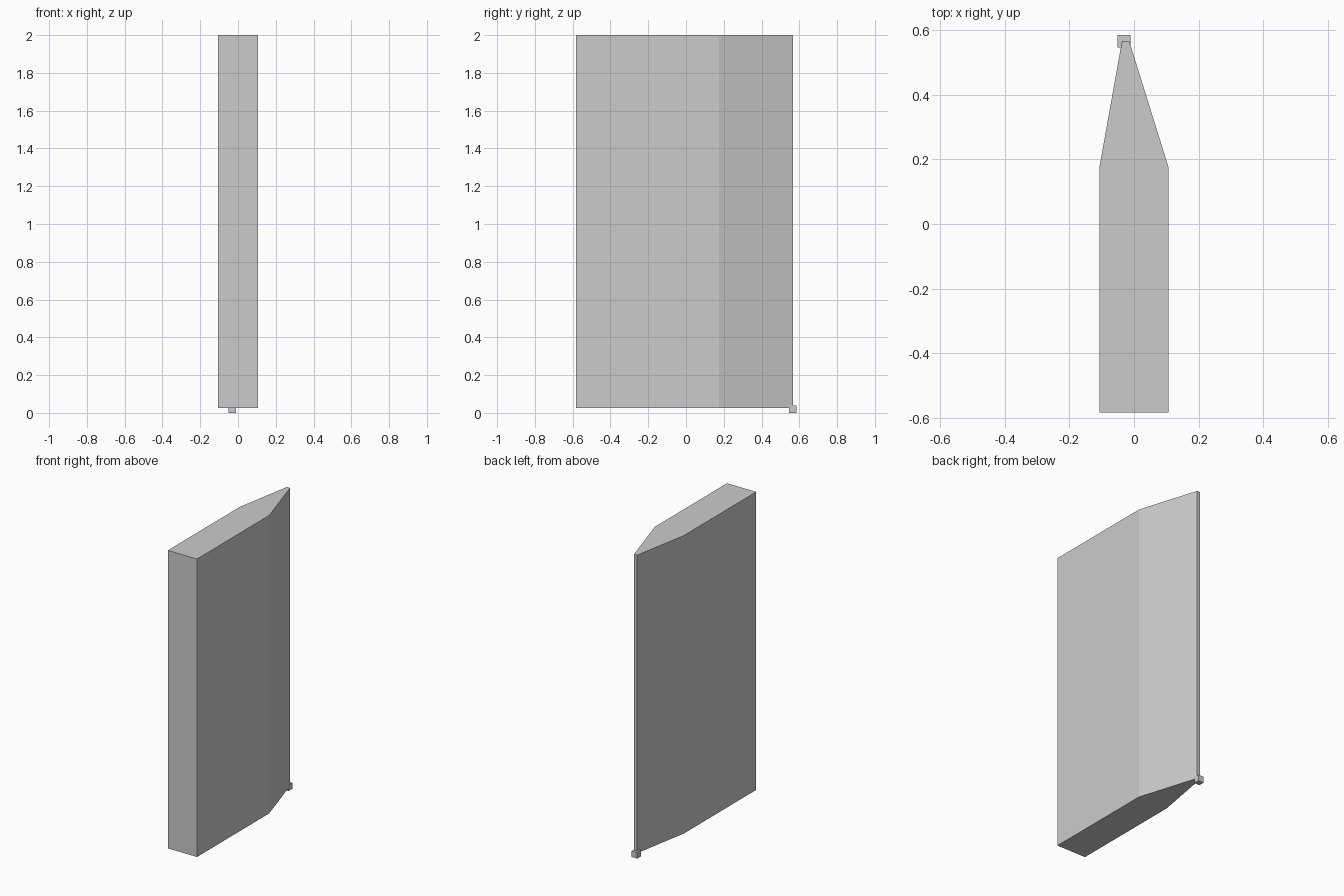
import bpy, bmesh

if "Cube" in bpy.data.objects:
    bpy.data.objects.remove(bpy.data.objects["Cube"])


def prism(name, outline, z0, z1):
    """Extrude a flat outline straight up from z0 to z1."""
    bm = bmesh.new()
    base = bm.faces.new([bm.verts.new((x, y, z0)) for x, y in outline])
    top = bmesh.ops.extrude_face_region(bm, geom=[base], use_keep_orig=True)
    verts = [g for g in top["geom"] if isinstance(g, bmesh.types.BMVert)]
    bmesh.ops.translate(bm, verts=verts, vec=(0, 0, z1 - z0))
    bmesh.ops.recalc_face_normals(bm, faces=bm.faces)
    mesh = bpy.data.meshes.new(name)
    bm.to_mesh(mesh)
    bm.free()
    obj = bpy.data.objects.new(name, mesh)
    bpy.context.collection.objects.link(obj)
    return obj


# Tall slab tapering to a narrow, off-centre back edge
prism("tapered_slab", [(-0.107, -0.582), (0.107, -0.582), (0.107, 0.174),
                       (-0.015, 0.566), (-0.037, 0.566), (-0.107, 0.174)],
      0.025, 2.0)

# Small cube at the foot of the narrow edge
prism("foot_block", [(-0.051, 0.545), (-0.011, 0.545),
                     (-0.011, 0.584), (-0.051, 0.584)], 0.0, 0.04)
